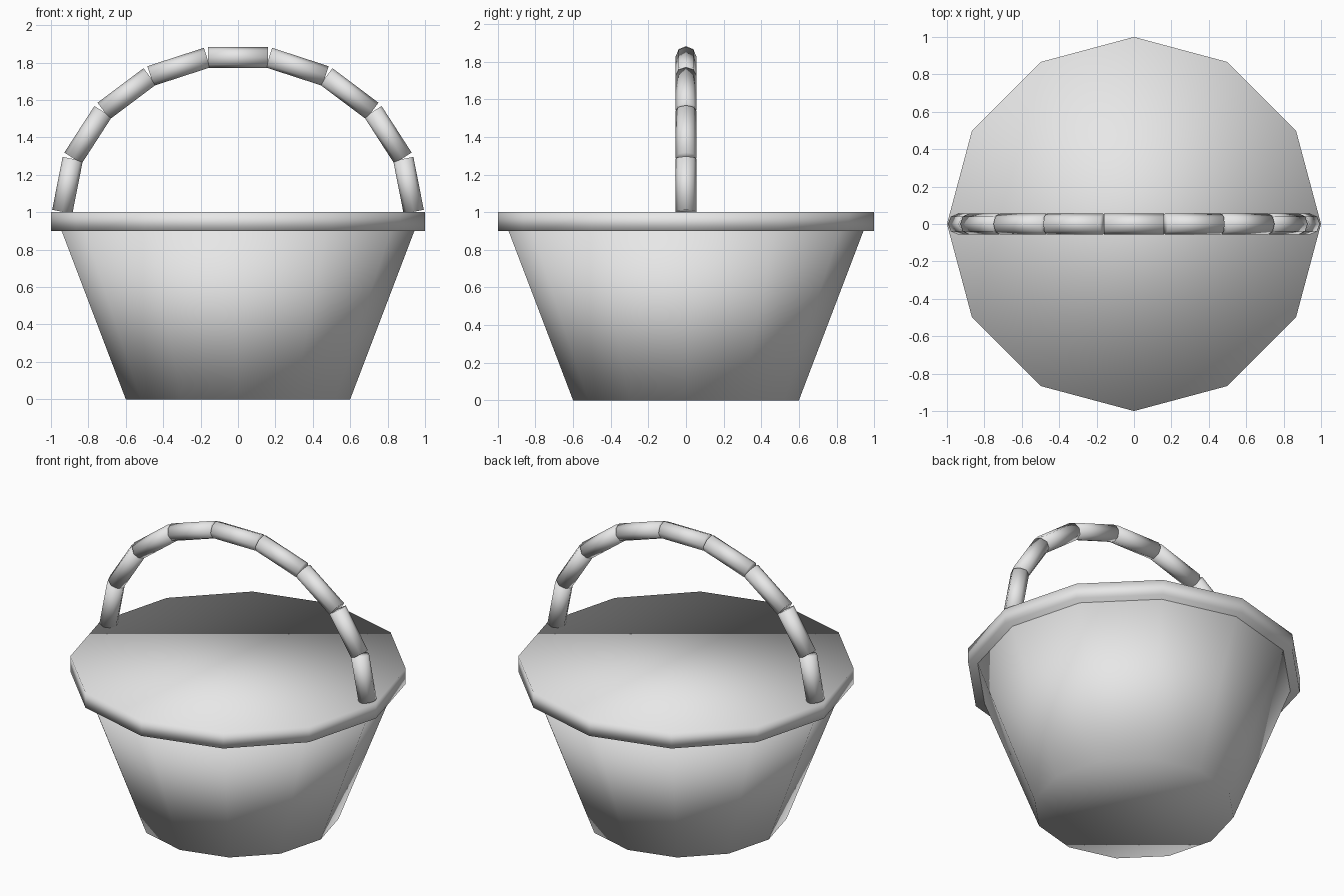
import bpy
import bmesh
import math
from mathutils import Matrix, Vector

if "Cube" in bpy.data.objects:
    bpy.data.objects.remove(bpy.data.objects["Cube"])

grey = bpy.data.materials.new("basket_grey")
grey.diffuse_color = (0.8, 0.8, 0.8, 1)
grey.use_nodes = True
grey.node_tree.nodes["Principled BSDF"].inputs["Base Color"].default_value = grey.diffuse_color


def finish(bm, name):
    """Turn a bmesh into a softly shaded object."""
    bmesh.ops.recalc_face_normals(bm, faces=bm.faces)
    for face in bm.faces:
        face.smooth = True
    mesh = bpy.data.meshes.new(name)
    bm.to_mesh(mesh)
    bm.free()
    mesh.materials.append(grey)
    obj = bpy.data.objects.new(name, mesh)
    bpy.context.collection.objects.link(obj)
    return obj


def frustum(name, sides, r1, r2, z1, z2):
    """Capped, upright cone section with a corner on the +y axis."""
    bm = bmesh.new()
    bmesh.ops.create_cone(bm, cap_ends=True, segments=sides, radius1=r1,
                          radius2=r2, depth=z2 - z1,
                          matrix=Matrix.Translation((0, 0, (z1 + z2) / 2)))
    return finish(bm, name)


def handle_segment(name, start, end, radius=0.055, sides=8):
    """Straight rod in the xz plane between two points."""
    axis = end - start
    tilt = math.atan2(axis.x, axis.z)
    place = (Matrix.Translation((start + end) / 2)
             @ Matrix.Rotation(tilt, 4, 'Y'))
    bm = bmesh.new()
    bmesh.ops.create_cone(bm, cap_ends=True, segments=sides, radius1=radius,
                          radius2=radius, depth=axis.length * 0.985,
                          matrix=place)
    return finish(bm, name)


# Tapered body and the flat-topped rim
frustum("body", 12, 0.6, 0.943, 0.0, 0.9)
frustum("rim", 12, 1.0, 1.0, 0.9, 1.0)

# Arched handle: nine rods following a half ellipse
COUNT = 9
nodes = []
for i in range(COUNT + 1):
    a = math.pi * i / COUNT
    nodes.append(Vector((-0.94 * math.cos(a), 0, 1.0 + 0.84 * math.sin(a))))
for i in range(COUNT):
    handle_segment(f"handle_segment_{i + 1}", nodes[i], nodes[i + 1])
